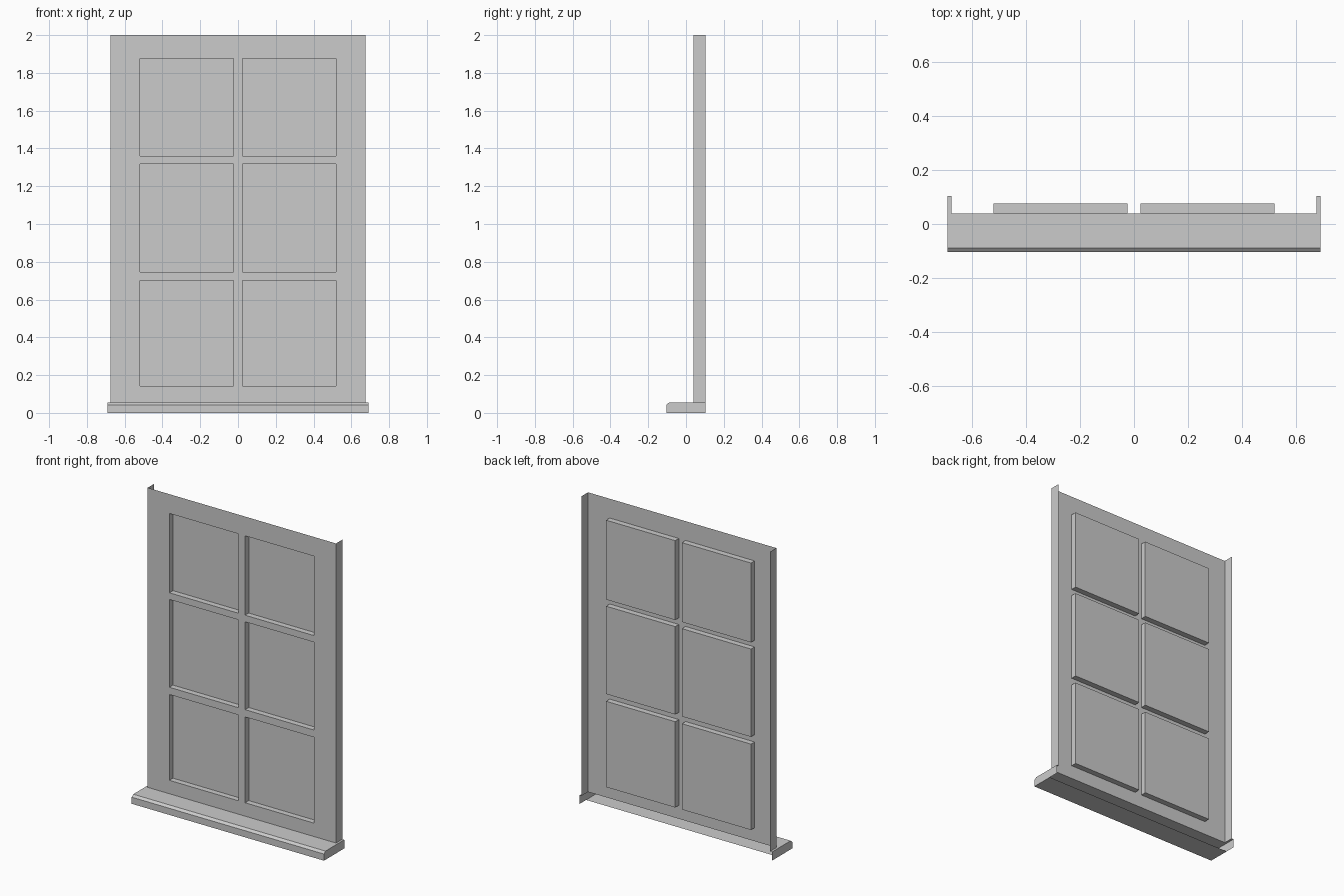
import bpy, bmesh

if "Cube" in bpy.data.objects:
    bpy.data.objects.remove(bpy.data.objects["Cube"])

PANEL_X, PANEL_Y, BACK_Y = 0.676, 0.039, 0.104
SILL_X, SILL_Z, TOP = 0.69, 0.056, 2.0
PANE_Y = 0.076


def finish(name, bm):
    bmesh.ops.remove_doubles(bm, verts=bm.verts, dist=1e-5)
    mesh = bpy.data.meshes.new(name)
    bm.to_mesh(mesh)
    bm.free()
    obj = bpy.data.objects.new(name, mesh)
    bpy.context.collection.objects.link(obj)
    return obj


def face(bm, pts):
    return bm.faces.new([bm.verts.new(p) for p in pts])


# Window front: a grid of cells, every odd cell is a recessed pane
xs = [-PANEL_X, -0.52, -0.024, 0.024, 0.52, PANEL_X]
zs = [SILL_Z, 0.143, 0.70, 0.747, 1.317, 1.36, 1.875, TOP]
bm = bmesh.new()
for i, (x0, x1) in enumerate(zip(xs, xs[1:])):
    for j, (z0, z1) in enumerate(zip(zs, zs[1:])):
        pane = i % 2 and j % 2
        y = PANE_Y if pane else PANEL_Y
        corners = [(x0, z0), (x1, z0), (x1, z1), (x0, z1)]
        face(bm, [(x, y, z) for x, z in corners])
        if pane:
            # Reveals around the pane, facing into the recess
            for (ax, az), (bx, bz) in zip(corners, corners[1:] + corners[:1]):
                face(bm, [(ax, PANEL_Y, az), (bx, PANEL_Y, bz),
                          (bx, PANE_Y, bz), (ax, PANE_Y, az)])
# Side returns of the frame
for s in (-1, 1):
    pts = [(s * PANEL_X, PANEL_Y, SILL_Z), (s * PANEL_X, BACK_Y, SILL_Z),
           (s * PANEL_X, BACK_Y, TOP), (s * PANEL_X, PANEL_Y, TOP)]
    face(bm, pts[::s])
finish("window_frame", bm)

# Sill: chamfered profile swept along x, open at the back
profile = [(PANEL_Y, 0), (-0.104, 0), (-0.104, 0.043), (-0.088, SILL_Z), (PANEL_Y, SILL_Z)]
bm = bmesh.new()
for (ay, az), (by, bz) in zip(profile, profile[1:]):
    face(bm, [(-SILL_X, ay, az), (SILL_X, ay, az), (SILL_X, by, bz), (-SILL_X, by, bz)][::-1])
for s in (-1, 1):
    # End cap and the narrow ear beside the frame
    end = profile[1:4] + [(PANEL_Y, SILL_Z), (BACK_Y, SILL_Z), (BACK_Y, 0), (PANEL_Y, 0)]
    face(bm, [(s * SILL_X, y, z) for y, z in end][::-s])
    ear = [(s * PANEL_X, PANEL_Y, SILL_Z), (s * SILL_X, PANEL_Y, SILL_Z),
           (s * SILL_X, BACK_Y, SILL_Z), (s * PANEL_X, BACK_Y, SILL_Z)]
    face(bm, ear[::s])
bmesh.ops.recalc_face_normals(bm, faces=bm.faces)
finish("window_sill", bm)
